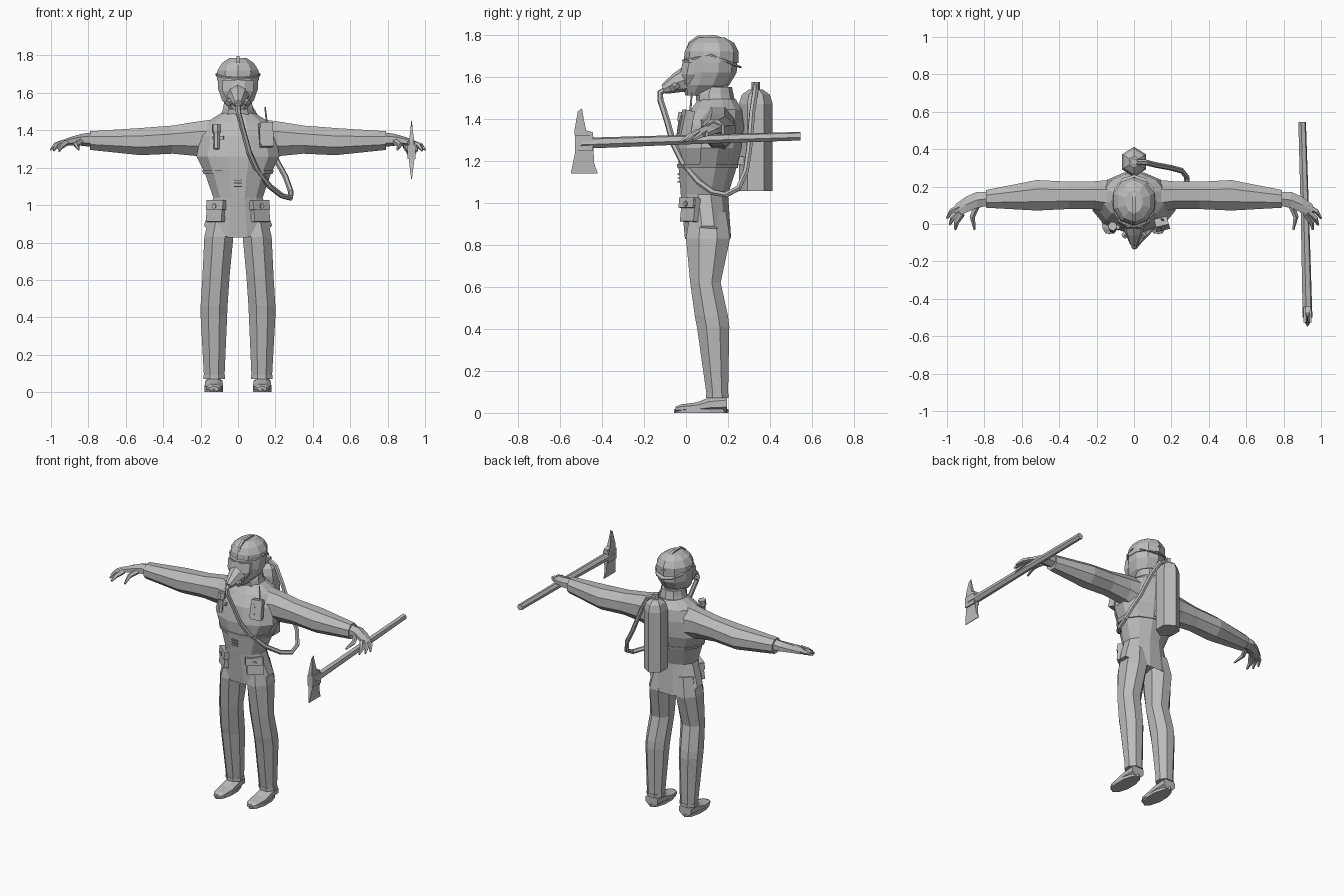
import bpy, bmesh, math
from mathutils import Vector, Matrix

grey = bpy.data.materials.new("plain grey")
grey.diffuse_color = (0.5, 0.5, 0.5, 1)


def finish(name, bm):
    bmesh.ops.recalc_face_normals(bm, faces=bm.faces)
    mesh = bpy.data.meshes.new(name)
    bm.to_mesh(mesh)
    bm.free()
    mesh.materials.append(grey)
    obj = bpy.data.objects.new(name, mesh)
    bpy.context.collection.objects.link(obj)
    return obj


def skin(name, rings, caps=True):
    """Join rings of points into a closed skin."""
    bm = bmesh.new()
    vs = [[bm.verts.new(p) for p in r] for r in rings]
    n = len(vs[0])
    for a, b in zip(vs, vs[1:]):
        for i in range(n):
            j = (i + 1) % n
            bm.faces.new((a[i], a[j], b[j], b[i]))
    if caps:
        bm.faces.new(vs[0])
        bm.faces.new(vs[-1])
    return finish(name, bm)


def loft(name, axis, sections, n=8, side=1, dips=None):
    """Sections are (position on axis, a0, a1, b0, b1) extents."""
    rings = []
    for k, (p, a0, a1, b0, b1) in enumerate(sections):
        ring = []
        for i in range(n):
            t = 2 * math.pi * (i + 0.5) / n
            f = 1 / math.cos(math.pi / n)
            a = (a0 + a1) / 2 + (a1 - a0) / 2 * f * math.cos(t)
            b = (b0 + b1) / 2 + (b1 - b0) / 2 * f * math.sin(t)
            v = {'z': (a, b, p), 'x': (p, a, b), 'y': (a, p, b)}[axis]
            dip = dips[k] * abs(math.sin(t)) if dips else 0
            ring.append((v[0] * side, v[1], v[2] - dip))
        rings.append(ring)
    return skin(name, rings)


def tube(name, path, radii, n=6):
    pts = [Vector(p) for p in path]
    if not isinstance(radii, (list, tuple)):
        radii = [radii] * len(pts)
    rings, old, u = [], None, None
    for i, p in enumerate(pts):
        t = (pts[min(i + 1, len(pts) - 1)] - pts[max(i - 1, 0)]).normalized()
        u = t.orthogonal().normalized() if old is None else old.rotation_difference(t) @ u
        w = t.cross(u)
        rings.append([p + radii[i] * (math.cos(2 * math.pi * k / n) * u
                      + math.sin(2 * math.pi * k / n) * w) for k in range(n)])
        old = t
    return skin(name, rings)


def box(name, centre, size, turn=0, tilt=0):
    bm = bmesh.new()
    m = (Matrix.Translation(centre) @ Matrix.Rotation(turn, 4, 'Z')
         @ Matrix.Rotation(tilt, 4, 'X') @ Matrix.Diagonal((*size, 1)))
    bmesh.ops.create_cube(bm, size=1, matrix=m)
    return finish(name, bm)


def plate(name, yz, x, thick):
    """Flat yz outline, thick(z) gives half thickness."""
    obj = skin(name, [[(x + s * thick(z), y, z) for y, z in yz] for s in (-1, 1)])
    return obj


def sym(z, hx, y0, y1):
    return (z, -hx, hx, y0, y1)


# jacket with dipping hem
loft("jacket", 'z', [
    sym(.912, .183, -.005, .215), sym(1.04, .132, -.025, .20),
    sym(1.165, .175, -.035, .24), sym(1.26, .222, -.04, .265),
    sym(1.37, .2, -.02, .275), sym(1.445, .165, .025, .265),
    sym(1.495, .085, .06, .235)], 12, dips=[.087, 0, 0, 0, 0, 0, 0])
loft("chest_band", 'z', [sym(1.165, .183, -.041, .246), sym(1.185, .193, -.043, .25)], 12)
loft("collar", 'z', [sym(1.475, .092, .055, .23), sym(1.515, .08, .05, .222),
                     sym(1.55, .074, .07, .215)], 10)
loft("neck", 'z', [sym(1.5, .055, .08, .2), sym(1.62, .055, .08, .2)], 8)

# buckles down the front
for k in range(3):
    box("buckle", (0, -.034, 1.10 + k * .018), (.045, .014, .007))

for s in (-1, 1):
    # sleeves
    loft("sleeve", 'x', [(.08, .05, .24, 1.22, 1.465), (.215, .08, .228, 1.262, 1.447),
         (.35, .08, .226, 1.275, 1.425), (.52, .072, .235, 1.267, 1.412),
         (.79, .087, .182, 1.295, 1.395)], 8, s)
    # hands
    loft("palm", 'x', [(.77, .10, .172, 1.315, 1.385), (.84, .085, .172, 1.322, 1.376),
         (.90, .06, .145, 1.322, 1.36), (.955, .035, .105, 1.312, 1.338)], 6, s)
    fingers = [((.93, .09, 1.333), (.975, .068, 1.32), (1.0, .03, 1.297)),
               ((.93, .065, 1.333), (.97, .03, 1.315), (.985, -.005, 1.292)),
               ((.92, .055, 1.335), (.95, .01, 1.31), (.955, -.03, 1.288)),
               ((.84, .10, 1.34), (.865, .04, 1.322), (.852, -.03, 1.297))]
    for f in fingers:
        tube("finger", [(x * s, y, z) for x, y, z in f], [.018, .015, .006], 5)
    # trousers
    loft("trouser_leg", 'z', [(.96, .015, .15, .02, .19), (.83, .025, .18, 0, .21),
         (.62, .045, .19, .02, .165), (.46, .056, .2, .042, .2), (.41, .058, .2, .052, .206),
         (.085, .072, .182, .098, .2)], 8, s)
    loft("trouser_cuff", 'z', [(.07, .07, .184, .095, .203), (.092, .07, .184, .095, .203)], 8, s)
    # boots
    loft("boot", 'y', [(-.05, .105, .152, .004, .03), (-.025, .088, .168, .004, .04),
         (.05, .08, .178, .004, .05), (.115, .082, .176, .004, .075),
         (.195, .084, .174, .004, .085)], 8, s)
    loft("boot_sole", 'z', [(0, .08, .18, -.05, .197), (.018, .08, .18, -.05, .197)], 10, s)
    # hip pockets
    turn = math.radians(38) * s
    box("pocket", (s * .118, .02, .965), (.105, .03, .11), turn, -.12)
    box("pocket_flap", (s * .115, .014, 1.0), (.112, .034, .05), turn, -.12)
    tube("pocket_button", [(s * .115, .02, .995), (s * .130, -.006, .995)], .013, 8)

# head and mask
loft("head", 'z', [sym(1.51, .04, .0, .10), sym(1.56, .085, -.012, .20),
     sym(1.62, .106, -.008, .235), sym(1.70, .11, -.002, .238)], 10)
loft("visor", 'z', [sym(1.565, .06, -.025, .06), sym(1.61, .083, -.028, .08),
     sym(1.67, .085, -.016, .09)], 8)
tube("mask_snout", [(0, .0, 1.585), (0, -.045, 1.57), (0, -.085, 1.55), (0, -.108, 1.54)],
     [.062, .047, .032, .022], 8)
for s in (-1, 1):
    tube("mask_valve", [(s * .03, -.04, 1.56), (s * .055, -.065, 1.545)], .018, 6)

# helmet
loft("helmet_shell", 'z', [sym(1.665, .112, -.004, .243), sym(1.72, .110, .0, .244),
     sym(1.76, .085, .018, .225), sym(1.787, .045, .06, .18)], 10)
brim = []
for grow, lift in ((.0, 0), (.014, -.006), (.014, -.014), (.0, -.012)):
    ring = []
    for i in range(12):
        t = 2 * math.pi * i / 12
        y = .122 + (.128 + grow) * math.sin(t)
        drop = .055 * max(0, math.sin(t)) + .025 * max(0, -math.sin(t))
        ring.append(((.106 + grow) * math.cos(t), y, 1.71 - drop + lift))
    brim.append(ring)
skin("helmet_brim", brim)
plate("helmet_ridge", [(-.004, 1.70), (.012, 1.765), (.055, 1.796), (.14, 1.798),
      (.215, 1.768), (.252, 1.70)], 0, lambda z: .009)

# air tank and valve
loft("air_tank", 'z', [sym(1.055, .064, .262, .402), sym(1.47, .064, .262, .402),
     sym(1.515, .052, .275, .39), sym(1.54, .025, .305, .36)], 6)
tube("tank_valve", [(0, .332, 1.53), (0, .332, 1.575)], .02, 6)
box("tank_bracket", (0, .262, 1.36), (.08, .05, .04))
box("tank_bracket", (0, .252, 1.2), (.08, .06, .04))

# breathing hose
tube("air_hose", [(0, -.095, 1.54), (0, -.122, 1.525), (.003, -.122, 1.49), (.03, -.09, 1.39),
     (.06, -.06, 1.28), (.10, -.015, 1.19), (.17, .06, 1.1), (.235, .13, 1.05),
     (.28, .19, 1.038), (.283, .25, 1.07), (.255, .285, 1.15), (.2, .30, 1.25),
     (.12, .315, 1.43), (.06, .33, 1.53), (.0, .332, 1.56)], .015, 6)

# radio on the chest
box("radio", (.15, .0, 1.375), (.07, .045, .13), .25, -.2)
box("radio_clip", (.13, -.026, 1.37), (.03, .012, .09), .25, -.2)
tube("radio_antenna", [(.155, .02, 1.43), (.145, .028, 1.525)], [.006, .004], 5)
# flashlight on the chest
tube("flashlight", [(-.115, -.033, 1.30), (-.115, -.022, 1.38), (-.115, -.018, 1.39),
     (-.115, -.012, 1.43)], [.016, .016, .025, .025], 6)
box("flashlight_clip", (-.105, -.01, 1.36), (.06, .03, .02), -.2)

# axe
tube("axe_handle", [(.899, .545, 1.317), (.914, .05, 1.302), (.928, -.5, 1.283)],
     [.021, .023, .027], 6)
plate("axe_head", [(-.495, 1.45), (-.515, 1.435), (-.53, 1.35), (-.528, 1.24), (-.548, 1.14),
      (-.42, 1.14), (-.438, 1.19), (-.442, 1.335), (-.475, 1.345), (-.487, 1.40)],
      .928, lambda z: max(.002, .021 * (1 - abs(z - 1.29) / .16)))
box("axe_collar", (.928, -.485, 1.285), (.042, .085, .075))
